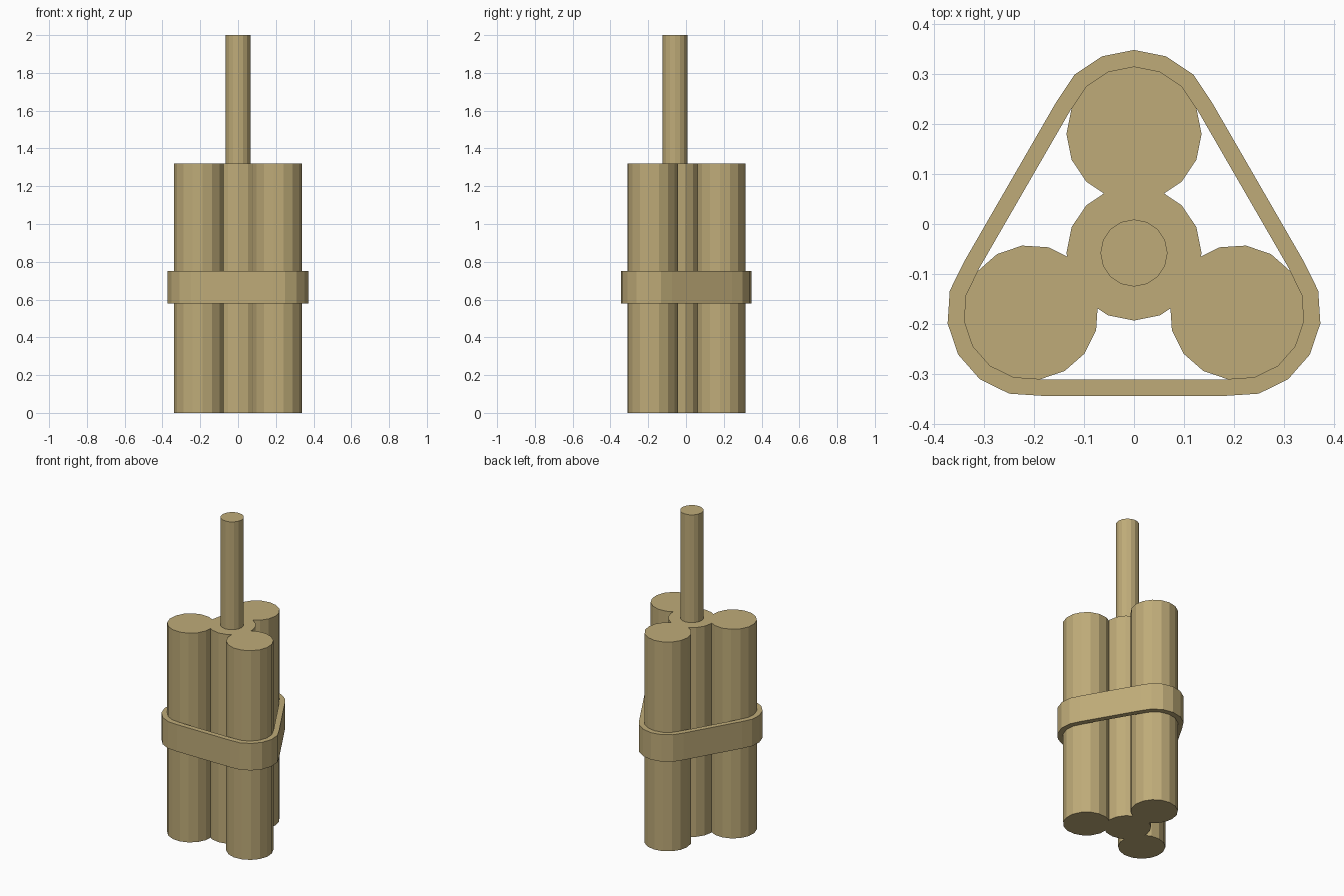
import bpy
import bmesh
from math import sin, cos, radians
from mathutils import Vector

if "Cube" in bpy.data.objects:
    bpy.data.objects.remove(bpy.data.objects["Cube"])

AXIS = Vector((0, -0.058))   # middle of the bundle
R, SPREAD, SIDES = 0.135, 0.238, 16
STEP = 360 / SIDES

tan = bpy.data.materials.new("tan")
tan.diffuse_color = (0.52, 0.41, 0.19, 1)
tan.use_nodes = True
tan.node_tree.nodes["Principled BSDF"].inputs["Base Color"].default_value = tan.diffuse_color


def polar(centre, radius, deg):
    a = radians(deg)
    return Vector((centre.x + radius * cos(a), centre.y + radius * sin(a)))


def finish(name, bm):
    bmesh.ops.recalc_face_normals(bm, faces=bm.faces)
    mesh = bpy.data.meshes.new(name)
    bm.to_mesh(mesh)
    bm.free()
    mesh.materials.append(tan)
    obj = bpy.data.objects.new(name, mesh)
    bpy.context.collection.objects.link(obj)


def cylinder(name, centre, radius, z0, z1, turn=90):
    bm = bmesh.new()
    pts = [polar(centre, radius, turn + i * STEP) for i in range(SIDES)]
    low = [bm.verts.new((p.x, p.y, z0)) for p in pts]
    high = [bm.verts.new((p.x, p.y, z1)) for p in pts]
    bm.faces.new(low[::-1])
    bm.faces.new(high)
    for i in range(SIDES):
        j = (i + 1) % SIDES
        bm.faces.new((low[i], low[j], high[j], high[i]))
    finish(name, bm)


# Centre stick with the thin fuse standing on it
cylinder("centre_stick", AXIS, R, 0, 1.32)
cylinder("fuse", AXIS, 0.067, 1.32, 2.0)

# Three outer sticks, each turned 120 degrees around the axis
directions = (90, 210, 330)
for n, d in enumerate(directions):
    cylinder(f"outer_stick_{n + 1}", polar(AXIS, SPREAD, d), R, 0, 1.32, d)


# Band stretched around the outer sticks
def band_loop(radius):
    return [polar(polar(AXIS, SPREAD, d), radius, d + k * STEP)
            for d in directions for k in range(-3, 4)]


bm = bmesh.new()
rings = [[bm.verts.new((p.x, p.y, z)) for p in band_loop(r)]
         for r, z in ((0.168, 0.58), (0.168, 0.75), (R, 0.75), (R, 0.58))]
count = len(rings[0])
for a in range(4):
    ra, rb = rings[a], rings[(a + 1) % 4]
    for i in range(count):
        j = (i + 1) % count
        bm.faces.new((ra[i], ra[j], rb[j], rb[i]))
finish("band", bm)
